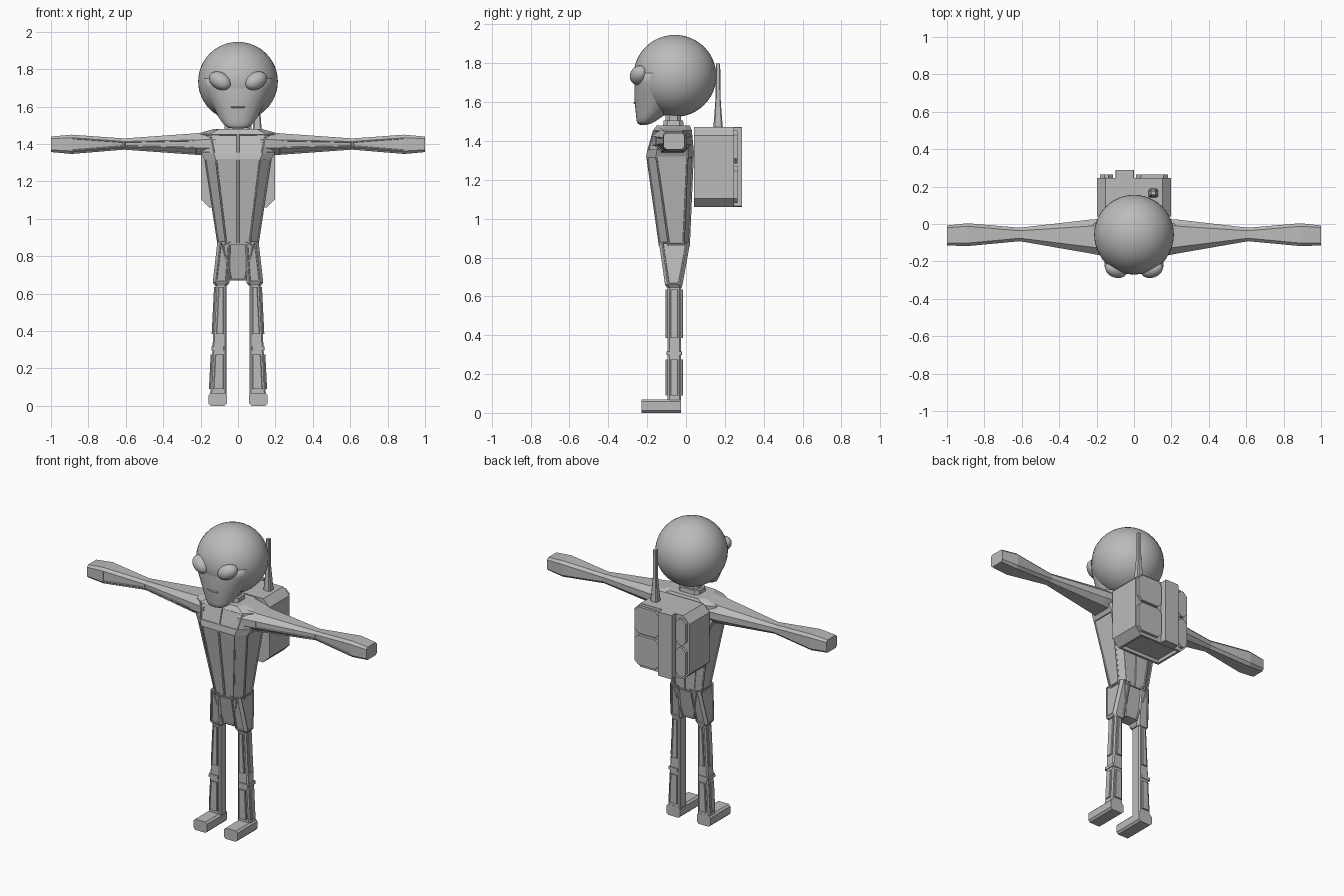
import bpy, bmesh, math
from mathutils import Matrix

if "Cube" in bpy.data.objects:
    bpy.data.objects.remove(bpy.data.objects["Cube"])

grey = bpy.data.materials.new("suit grey")
grey.diffuse_color = (0.5, 0.5, 0.5, 1)
grey.use_nodes = True
grey.node_tree.nodes["Principled BSDF"].inputs["Base Color"].default_value = grey.diffuse_color


def finish(name, bm, smooth=False, mirror=False):
    bmesh.ops.recalc_face_normals(bm, faces=bm.faces)
    me = bpy.data.meshes.new(name)
    bm.to_mesh(me)
    bm.free()
    me.materials.append(grey)
    ob = bpy.data.objects.new(name, me)
    bpy.context.collection.objects.link(ob)
    if smooth:
        me.shade_smooth()
    if mirror:
        ob.modifiers.new("mirror", 'MIRROR')
    return ob


def loft(rings):
    """Skin a row of equal-length point rings and cap both ends."""
    bm = bmesh.new()
    rows = [[bm.verts.new(p) for p in r] for r in rings]
    n = len(rows[0])
    for a, b in zip(rows, rows[1:]):
        for i in range(n):
            bm.faces.new((a[i], a[(i + 1) % n], b[(i + 1) % n], b[i]))
    bm.faces.new(rows[0])
    bm.faces.new(rows[-1])
    bmesh.ops.recalc_face_normals(bm, faces=bm.faces)
    return bm


def oct_ring(u0, u1, v0, v1, c):
    """Rectangle with cut corners as (u, v) pairs."""
    return [(u0 + c, v0), (u1 - c, v0), (u1, v0 + c), (u1, v1 - c),
            (u1 - c, v1), (u0 + c, v1), (u0, v1 - c), (u0, v0 + c)]


def panels(bm, pick, rim, depth):
    """Sink a panel into every face accepted by the rule."""
    bm.normal_update()
    faces = [f for f in bm.faces if pick(f)]
    bmesh.ops.inset_individual(bm, faces=faces, thickness=rim, depth=0)
    bmesh.ops.inset_individual(bm, faces=faces, thickness=0.003, depth=-depth)


def box(name, x0, x1, y0, y1, z0, z1, mirror=False, c=0.004):
    return finish(name, loft([[(x, y, z) for x, z in oct_ring(x0, x1, z0, z1, c)]
                              for y in (y0, y1)]), mirror=mirror)


def ellipsoid(name, loc, size, rot=None, seg=32, rows=16):
    bm = bmesh.new()
    bmesh.ops.create_uvsphere(bm, u_segments=seg, v_segments=rows, radius=1)
    m = Matrix.Translation(loc) @ (rot or Matrix()) @ Matrix.Diagonal((*size, 1))
    bmesh.ops.transform(bm, matrix=m, verts=bm.verts)
    return finish(name, bm, smooth=True)


# Head: round skull with a tapered jaw
ellipsoid("skull", (0, -0.057, 1.735), (0.213, 0.213, 0.211), seg=48, rows=24)
jaw = [(1.75, 0.185, -0.262, -0.02), (1.70, 0.178, -0.266, -0.02),
       (1.65, 0.158, -0.266, -0.03), (1.60, 0.133, -0.265, -0.05),
       (1.55, 0.108, -0.259, -0.09), (1.52, 0.088, -0.256, -0.13),
       (1.50, 0.072, -0.253, -0.16), (1.488, 0.052, -0.247, -0.185),
       (1.483, 0.025, -0.235, -0.205)]
rings = []
for z, w, f, b in jaw:
    rings.append([(w * math.cos(t), (f + b) / 2 + (b - f) / 2 * math.sin(t), z)
                  for t in (math.tau * i / 32 for i in range(32))])
finish("jaw", loft(rings), smooth=True)
for s, side in ((-1, "right"), (1, "left")):
    tilt = Matrix.Rotation(s * 0.35, 4, 'Z') @ Matrix.Rotation(-s * 0.5, 4, 'Y')
    ellipsoid(side + "_eye", (s * 0.096, -0.243, 1.738), (0.064, 0.044, 0.045), tilt)
ellipsoid("mouth", (0, -0.258, 1.597), (0.042, 0.013, 0.006), seg=16, rows=8)

# Neck
finish("neck", loft([[(x, y, z) for x, y in oct_ring(-w, w, -0.065 - d, -0.065 + d, 0.02)]
                     for z, w, d in ((1.46, 0.075, 0.055), (1.505, 0.07, 0.05),
                                     (1.506, 0.055, 0.04), (1.56, 0.055, 0.04))]))

# Torso with a centre seam and tapering waist: height, front width, width, front, back
rings = []
for z, wf, w, f, b in ((0.86, 0.065, 0.11, -0.14, 0.02), (1.32, 0.12, 0.18, -0.205, 0.04),
                       (1.35, 0.13, 0.195, -0.2, 0.04), (1.455, 0.15, 0.22, -0.17, 0.03),
                       (1.48, 0.10, 0.13, -0.15, 0.02)):
    half = [(wf, f), (w, f + 0.05), (w, b - 0.03), (wf, b)]
    rings.append([(0, f, z)] + [(x, y, z) for x, y in half] + [(0, b, z)]
                 + [(-x, y, z) for x, y in reversed(half)])
bm = loft(rings)
panels(bm, lambda f: f.calc_area() > 0.008 and abs(f.normal.z) < 0.6, 0.007, 0.006)
finish("torso", bm)

# Pelvis and thighs
bm = loft([[(x, y, z) for x, y in oct_ring(-w, w, f, b, 0.015)]
           for z, w, f, b in ((0.67, 0.055, -0.10, -0.02), (0.87, 0.10, -0.138, 0.018))])
panels(bm, lambda f: abs(f.normal.y) > 0.8, 0.008, 0.005)
finish("pelvis", bm)
bm = loft([[(x, y, z) for x, y in oct_ring(a, b, f, k, 0.015)]
           for z, a, b, f, k in ((0.645, 0.055, 0.125, -0.098, -0.022),
                                 (0.66, 0.045, 0.135, -0.108, -0.018),
                                 (0.88, 0.03, 0.11, -0.14, 0.022))])
panels(bm, lambda f: f.calc_area() > 0.006 and f.normal.x > -0.5, 0.008, 0.005)
finish("thighs", bm, mirror=True)


# Legs with raised plates that follow the slanted outer side
def outer(z):
    return 0.157 - 0.05 * z


def leg_piece(name, z0, z1, x0, grow, y0, y1, c=0.003):
    finish(name, loft([[(x, y, z) for x, y in oct_ring(x0, outer(z) + grow, y0, y1, c)]
                       for z in (z0, z1)]), mirror=True)


leg_piece("legs", 0.02, 0.66, 0.062, -0.005, -0.094, -0.026, 0.008)
for name, z0, z1 in (("upper", 0.385, 0.635), ("lower", 0.09, 0.275)):
    leg_piece(name + "_shin_plates", z0, z1, 0.078, -0.022, -0.105, -0.016)
    leg_piece(name + "_side_plates", z0, z1, 0.10, 0.003, -0.08, -0.04)
leg_piece("knee_bands", 0.297, 0.317, 0.075, 0.0, -0.1, -0.021)

# Feet
box("feet", 0.06, 0.157, -0.23, -0.025, 0, 0.07, mirror=True, c=0.012)

# Arms: position, low, high, front, back, corner cut
rings = []
for x, z0, z1, f, b, c in ((0.12, 1.335, 1.47, -0.18, 0.03, 0.045),
                           (0.23, 1.343, 1.457, -0.158, 0.024, 0.035),
                           (0.61, 1.37, 1.43, -0.092, -0.02, 0.016),
                           (0.89, 1.347, 1.45, -0.118, 0.004, 0.016),
                           (1.0, 1.357, 1.44, -0.115, -0.008, 0.012)):
    rings.append([(x, y, z) for y, z in oct_ring(f, b, z0, z1, c)])
bm = loft(rings)
panels(bm, lambda f: f.calc_area() > 0.006 and f.normal.y < -0.4 and f.normal.z < 0.3
       and f.calc_center_median().x < 0.88, 0.006, 0.005)
finish("arms", bm, mirror=True)

# Backpack shell with a recessed underside
bm = loft([[(x, y, z) for x, z in oct_ring(-0.197, 0.197, 1.06, 1.472, 0.045)]
           for y in (0.04, 0.247)])
panels(bm, lambda f: f.normal.z < -0.9, 0.02, 0.02)
finish("backpack", bm)

# Backpack rear: centre column and four pouches
box("backpack_column", -0.1, 0.0, 0.24, 0.288, 1.06, 1.473)
for name, z0, z1 in (("upper", 1.285, 1.455), ("lower", 1.08, 1.27)):
    for side, x0, x1 in (("wide", 0.012, 0.183), ("narrow", -0.183, -0.112)):
        box(f"{name}_{side}_pouch", x0, x1, 0.24, 0.265, z0, z1, c=0.025)

# Antenna
finish("antenna", loft([[(0.103 + x, 0.165 + y, z) for x, y in oct_ring(-r, r, -r, r, r * 0.3)]
                        for z, r in ((1.465, 0.025), (1.51, 0.021), (1.62, 0.013),
                                     (1.8, 0.011))]))
